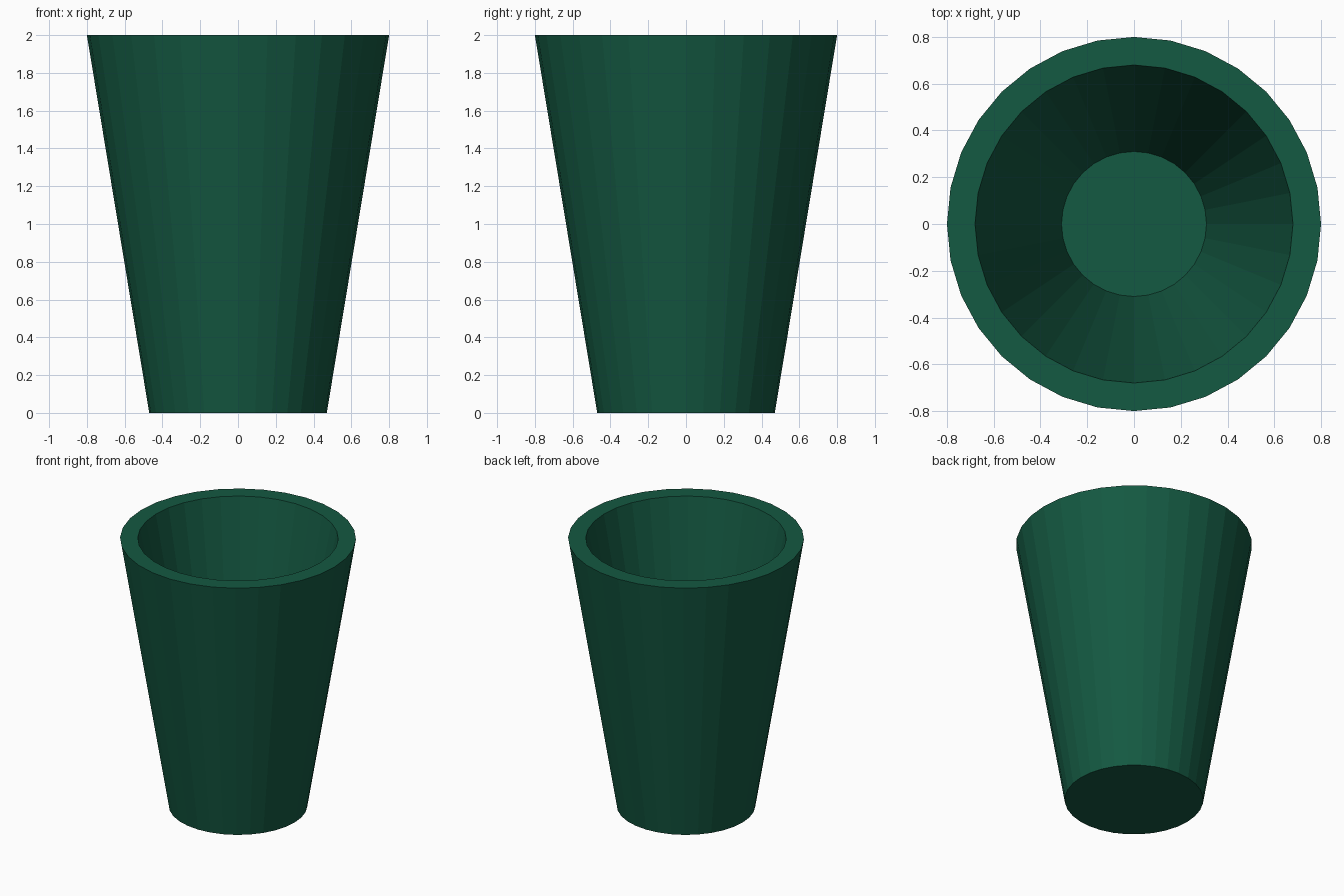
import bpy, bmesh
from math import cos, sin, tau

if "Cube" in bpy.data.objects:
    bpy.data.objects.remove(bpy.data.objects["Cube"])

SIDES = 32
# Cup profile (radius, height): outer foot, outer rim, inner rim, inner floor
PROFILE = [(0.47, 0.0), (0.80, 2.0), (0.68, 2.0), (0.31, 0.12)]

bm = bmesh.new()
rings = [[bm.verts.new((r * cos(tau * i / SIDES), r * sin(tau * i / SIDES), z))
          for i in range(SIDES)] for r, z in PROFILE]

# Outer wall, rim and inner wall
for a, b in zip(rings, rings[1:]):
    for i in range(SIDES):
        j = (i + 1) % SIDES
        bm.faces.new((a[i], a[j], b[j], b[i]))

# Underside and inner floor
bm.faces.new(rings[0][::-1])
bm.faces.new(rings[-1])
bmesh.ops.recalc_face_normals(bm, faces=bm.faces)

mesh = bpy.data.meshes.new("cup")
bm.to_mesh(mesh)
bm.free()
cup = bpy.data.objects.new("cup", mesh)
bpy.context.collection.objects.link(cup)

# Dark green finish
green = bpy.data.materials.new("dark_green")
green.diffuse_color = (0.007, 0.10, 0.054, 1)
green.use_nodes = True
green.node_tree.nodes["Principled BSDF"].inputs["Base Color"].default_value = green.diffuse_color
mesh.materials.append(green)
